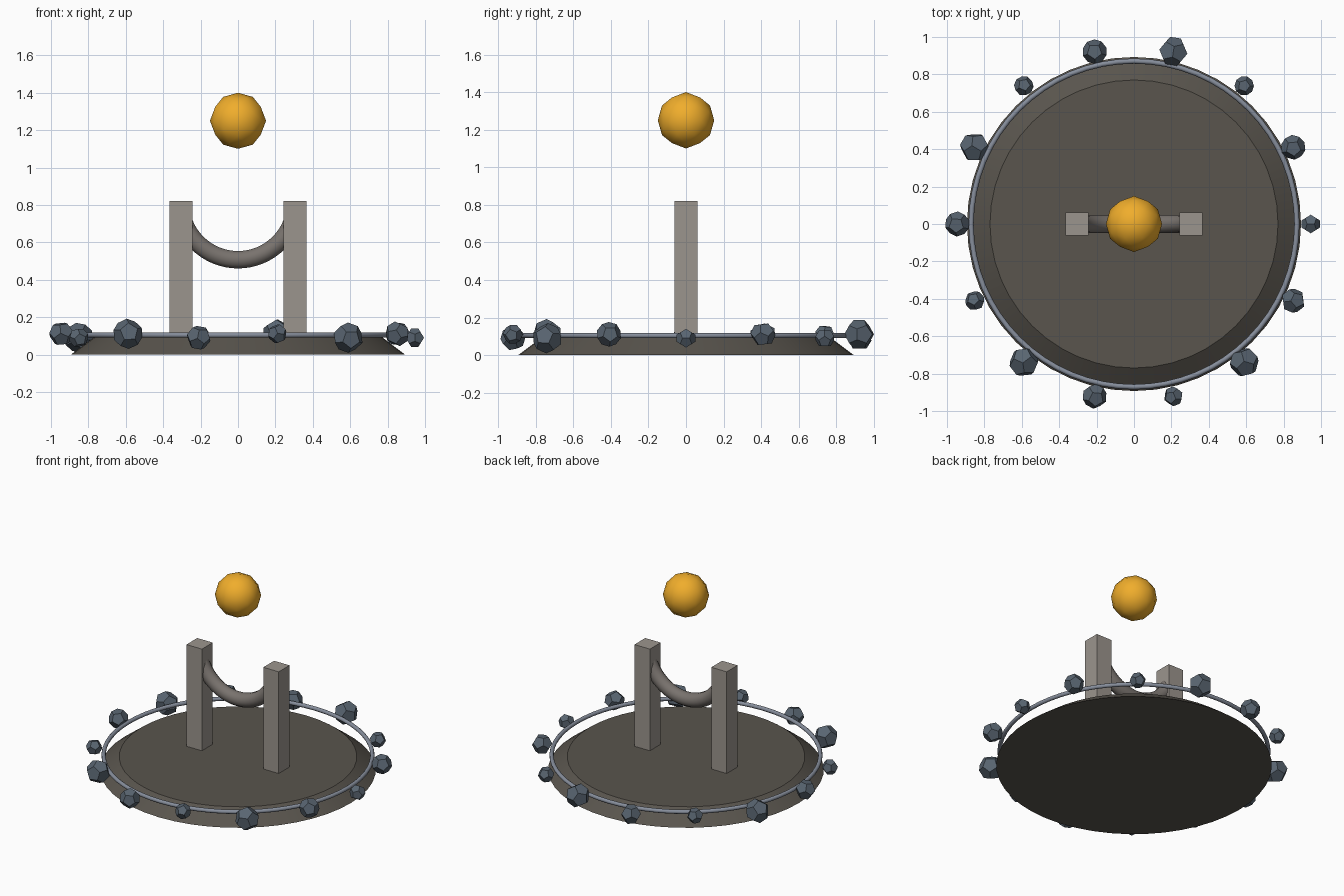
import bpy, bmesh, math
from mathutils import Vector, Euler

if "Cube" in bpy.data.objects:
    bpy.data.objects.remove(bpy.data.objects["Cube"])

PHI = (1 + 5 ** 0.5) / 2


def material(name, rgb):
    m = bpy.data.materials.new(name)
    m.diffuse_color = (*rgb, 1)
    m.use_nodes = True
    m.node_tree.nodes["Principled BSDF"].inputs["Base Color"].default_value = m.diffuse_color
    return m


STONE_DARK = material("dark_stone", (0.10, 0.09, 0.075))
STONE_LIGHT = material("light_stone", (0.33, 0.30, 0.27))
STONE_MID = material("mid_stone", (0.19, 0.17, 0.155))
GOLD = material("gold", (0.87, 0.42, 0.025))
SLATE = material("slate", (0.10, 0.13, 0.165))
METAL = material("metal", (0.24, 0.27, 0.33))


def finish(name, mat, smooth=None):
    ob = bpy.context.object
    ob.name = name
    ob.data.materials.append(mat)
    if smooth:
        bpy.ops.object.shade_smooth_by_angle(angle=math.radians(smooth))
    return ob


def golden_solid(name, points, radius, mat, loc, rot=(0, 0, 0), split=False):
    """Convex regular solid; split=True subdivides it once onto a sphere."""
    bm = bmesh.new()
    for p in points:
        bm.verts.new(p)
    bmesh.ops.convex_hull(bm, input=bm.verts[:])
    bmesh.ops.dissolve_limit(bm, angle_limit=0.02, verts=bm.verts[:], edges=bm.edges[:])
    if split:
        bmesh.ops.subdivide_edges(bm, edges=bm.edges[:], cuts=1, use_grid_fill=True)
    for v in bm.verts:
        v.co = v.co.normalized() * radius
    bmesh.ops.recalc_face_normals(bm, faces=bm.faces[:])
    if split:
        for f in bm.faces:
            f.smooth = True
    me = bpy.data.meshes.new(name)
    bm.to_mesh(me)
    bm.free()
    me.materials.append(mat)
    ob = bpy.data.objects.new(name, me)
    ob.location, ob.rotation_euler = loc, rot
    bpy.context.collection.objects.link(ob)
    return ob


S = (-1, 1)
ICO = [p for a in S for b in S for p in
       ((a, 0, b * PHI), (0, a * PHI, b), (a * PHI, b, 0))]
DODECA = [(a, b, c) for a in S for b in S for c in S] + [
    p for a in S for b in S for p in
    ((0, a * PHI, b / PHI), (a / PHI, 0, b * PHI), (a * PHI, b / PHI, 0))]

# Tapered base disc
bpy.ops.mesh.primitive_cone_add(vertices=48, radius1=0.893, radius2=0.77,
                                depth=0.093, location=(0, 0, 0.0465))
finish("base_disc", STONE_DARK, 30)

# Thin ring above the rim
bpy.ops.mesh.primitive_torus_add(major_radius=0.871, minor_radius=0.014,
                                 major_segments=64, minor_segments=10,
                                 location=(0, 0, 0.104))
finish("rim_ring", METAL, 60)

# Two square pillars
for side, label in ((-1, "left"), (1, "right")):
    bpy.ops.mesh.primitive_cube_add(size=1, location=(side * 0.304, 0, 0.456))
    ob = finish(label + "_pillar", STONE_LIGHT)
    ob.scale = (0.122, 0.122, 0.728)

# Hanging half-ring between the pillars
curve = bpy.data.curves.new("hanging_arc", "CURVE")
curve.dimensions = "3D"
curve.bevel_depth = 0.049
curve.bevel_resolution = 3
N = 32
spline = curve.splines.new("POLY")
spline.points.add(N)
for i, p in enumerate(spline.points):
    a = math.pi + math.pi * i / N
    p.co = (0.308 * math.cos(a), 0, 0.815 + 0.308 * math.sin(a), 1)
curve.materials.append(STONE_MID)
bpy.context.collection.objects.link(bpy.data.objects.new("hanging_arc", curve))

# Floating gold orb
golden_solid("floating_orb", ICO, 0.15, GOLD, (0, 0, 1.25), split=True)

# Fourteen faceted stones around the rim, in three sizes and two heights
for j in range(14):
    a = -2 * math.pi * j / 14
    golden_solid("rim_stone_%02d" % j, DODECA, (0.053, 0.067, 0.081)[j % 3], SLATE,
                 (0.945 * math.cos(a), 0.945 * math.sin(a), 0.111 if j % 2 else 0.09),
                 (j, 0, j * 1.7))
